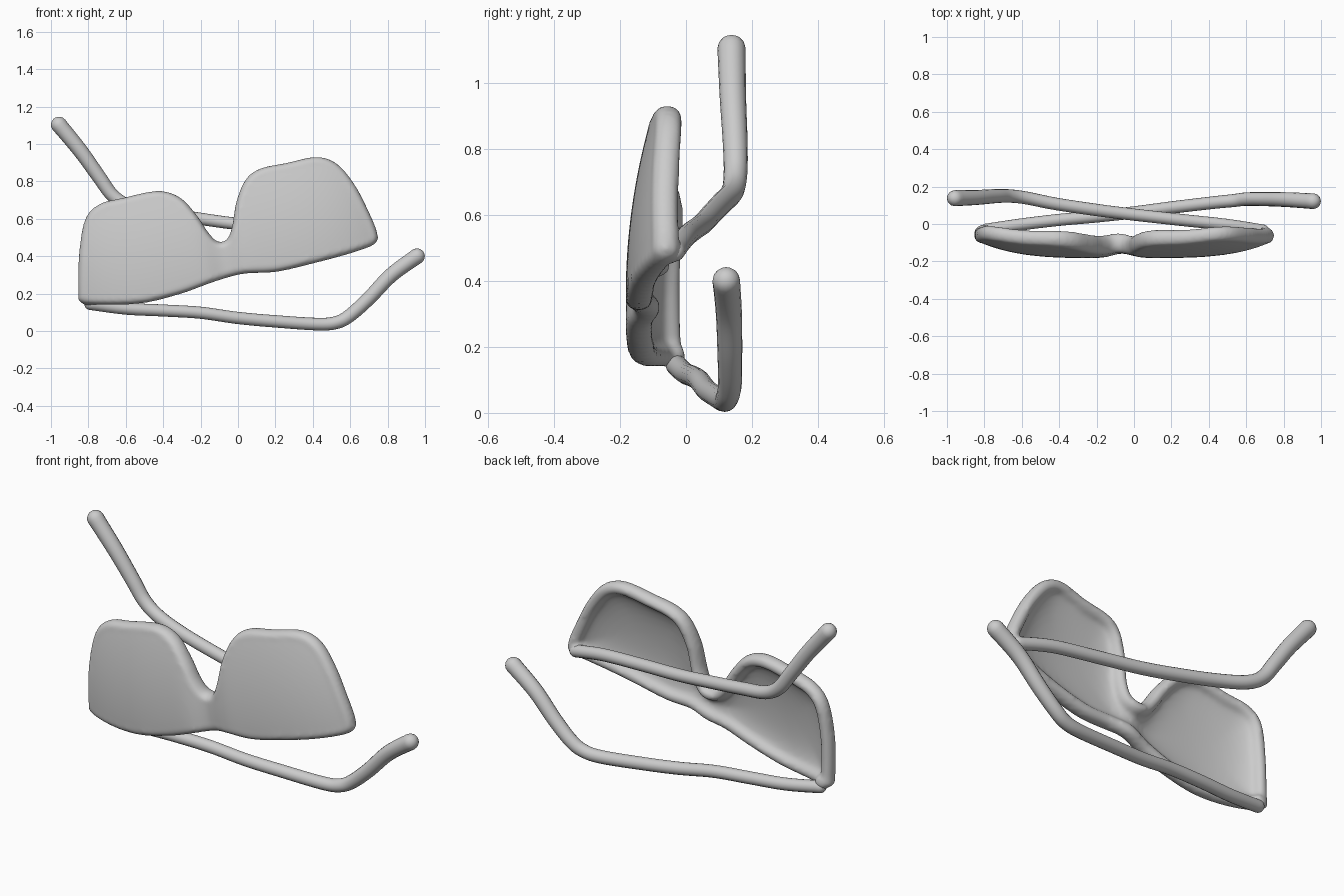
import bpy, bmesh, math
from mathutils import Vector

if "Cube" in bpy.data.objects:
    bpy.data.objects.remove(bpy.data.objects["Cube"])


def spline(pts, steps, closed):
    """Smooth Catmull-Rom path through the given points."""
    P = [Vector(p) for p in pts]
    n, out = len(P), []
    at = (lambda i: P[i % n]) if closed else (lambda i: P[max(0, min(n - 1, i))])
    for i in range(n if closed else n - 1):
        a, b, c, d = at(i - 1), at(i), at(i + 1), at(i + 2)
        for k in range(steps):
            t = k / steps
            out.append(0.5 * (2 * b + (c - a) * t + (2 * a - 5 * b + 4 * c - d) * t * t
                              + (3 * b - a - 3 * c + d) * t ** 3))
    return out if closed else out + [P[-1]]


def loft(bm, rings, closed=False):
    """Skin a series of equal rings, capped at the ends unless closed."""
    R = [[bm.verts.new(p) for p in r] for r in rings]
    m = len(R[0])
    for i in range(len(R) if closed else len(R) - 1):
        a, b = R[i], R[(i + 1) % len(R)]
        for j in range(m):
            bm.faces.new((a[j], a[(j + 1) % m], b[(j + 1) % m], b[j]))
    if not closed:
        bm.faces.new(R[0])
        bm.faces.new(R[-1])


def finish(bm, name):
    bmesh.ops.recalc_face_normals(bm, faces=bm.faces)
    me = bpy.data.meshes.new(name)
    bm.to_mesh(me)
    bm.free()
    for p in me.polygons:
        p.use_smooth = True
    ob = bpy.data.objects.new(name, me)
    bpy.context.collection.objects.link(ob)
    return ob


# Front outline (x, z)
OUTLINE = [(-.84, .152), (-.855, .21), (-.85, .42), (-.817, .60), (-.74, .68), (-.62, .712),
           (-.43, .75), (-.31, .715), (-.22, .62), (-.16, .53), (-.11, .48), (-.06, .49),
           (-.032, .56), (-.01, .69), (.04, .81), (.12, .87), (.26, .90), (.42, .932),
           (.53, .895), (.62, .79), (.69, .66), (.744, .53), (.735, .468), (.62, .42),
           (.4, .36), (.2, .315), (.03, .305), (-.12, .265), (-.3, .20), (-.5, .15), (-.7, .14)]


def tilted(x, z):
    """Coordinates along and across the tilted front."""
    dx, dz = x + .06, z - .32
    return .982 * dx + .191 * dz, .982 * dz - .191 * dx


def front_y(x, z):
    """Depth of the curved front face."""
    u, v = tilted(x, z)
    return -.185 + (.2 if u > 0 else .25) * u ** 4 + .28 * v * v + .025 * math.exp(-(u / .08) ** 2)


# Lens rim: elliptical tube just inside the outline, deeper at the nose
RIM = .034
edge = spline(OUTLINE, 5, True)
n = len(edge)
inner, rings = [], []
for i, p in enumerate(edge):
    t = (edge[(i + 1) % n] - edge[i - 1]).normalized()
    nrm = Vector((t.y, -t.x))
    c = p + nrm * RIM
    inner.append(c)
    u, v = tilted(c.x, c.y)
    depth = .042 + .012 * math.exp(-(u / .25) ** 2) * min(1, max(0, v / .12))
    y = front_y(c.x, c.y) + depth
    ring = []
    for k in range(14):
        a = math.tau * k / 14
        q = c + nrm * RIM * math.cos(a)
        ring.append((q.x, y + depth * math.sin(a), q.y))
    rings.append(ring)
bm = bmesh.new()
loft(bm, rings, True)

# Lens and bridge sheet, swept column by column, thickening toward the rim
x0, x1 = min(p.x for p in inner), max(p.x for p in inner)
cols = []
for i in range(101):
    x = x0 + .002 + (x1 - x0 - .004) * i / 100
    zs = []
    for j, p in enumerate(inner):
        q = inner[(j + 1) % n]
        if (p.x - x) * (q.x - x) <= 0 and p.x != q.x:
            zs.append(p.y + (q.y - p.y) * (x - p.x) / (q.x - p.x))
    lo, hi = min(zs), max(zs)
    zz = [lo + (hi - lo) * k / 24 for k in range(25)]
    back = []
    for z in reversed(zz):
        d = min((p - Vector((x, z))).length for p in inner)
        back.append((x, front_y(x, z) + .038 + .042 * math.exp(-d / .045), z))
    cols.append([(x, front_y(x, z) + .002, z) for z in zz] + back)
loft(bm, cols)

# Hinge lumps at the outer corners
for loc in ((-.80, -.04, .172), (.688, -.045, .492)):
    s = bmesh.ops.create_icosphere(bm, subdivisions=3, radius=.04)
    bmesh.ops.translate(bm, verts=s['verts'], vec=loc)
front = finish(bm, "lens_front")
rm = front.modifiers.new("Fuse", 'REMESH')
rm.mode = 'VOXEL'
rm.voxel_size = .011
rm.use_smooth_shade = True
sm = front.modifiers.new("Soften", 'SMOOTH')
sm.factor = .5
sm.iterations = 8


def temple_arm(name, pts, r0, r1):
    """Round-ended folded arm, growing from radius r0 to r1."""
    path = spline(pts, 6, False)
    m = len(path)
    d0, d1 = (path[0] - path[1]).normalized(), (path[-1] - path[-2]).normalized()
    seq = [(p, r0 + (r1 - r0) * (i / (m - 1)) ** 3) for i, p in enumerate(path)]
    arc = [math.radians(a) for a in (20, 40, 60, 75, 87)]
    seq = ([(path[0] + d0 * r0 * math.sin(a), r0 * math.cos(a)) for a in reversed(arc)] + seq
           + [(path[-1] + d1 * r1 * math.sin(a), r1 * math.cos(a)) for a in arc])
    rings = []
    for i, (p, r) in enumerate(seq):
        t = (seq[min(i + 1, len(seq) - 1)][0] - seq[max(i - 1, 0)][0]).normalized()
        s = t.cross(Vector((0, 1, 0))).normalized()
        w = s.cross(t)
        rings.append([p + r * (s * math.cos(k * math.tau / 16) + w * math.sin(k * math.tau / 16))
                      for k in range(16)])
    bm = bmesh.new()
    loft(bm, rings)
    finish(bm, name)


# Folded arms
temple_arm("lower_arm", [(-.79, -.03, .145), (-.6, -.002, .12), (-.4, .022, .11), (-.2, .04, .098),
                         (0, .062, .07), (.2, .088, .052), (.43, .115, .037), (.53, .125, .047),
                         (.6, .133, .085), (.7, .133, .175), (.82, .13, .30), (.957, .122, .4)],
           .032, .042)
temple_arm("upper_arm", [(.69, -.035, .49), (.5, -.005, .53), (.25, .022, .553), (0, .05, .573),
                         (-.2, .075, .60), (-.42, .108, .635), (-.58, .14, .67), (-.67, .15, .725),
                         (-.74, .149, .82), (-.84, .142, .96), (-.957, .138, 1.103)],
           .032, .043)
